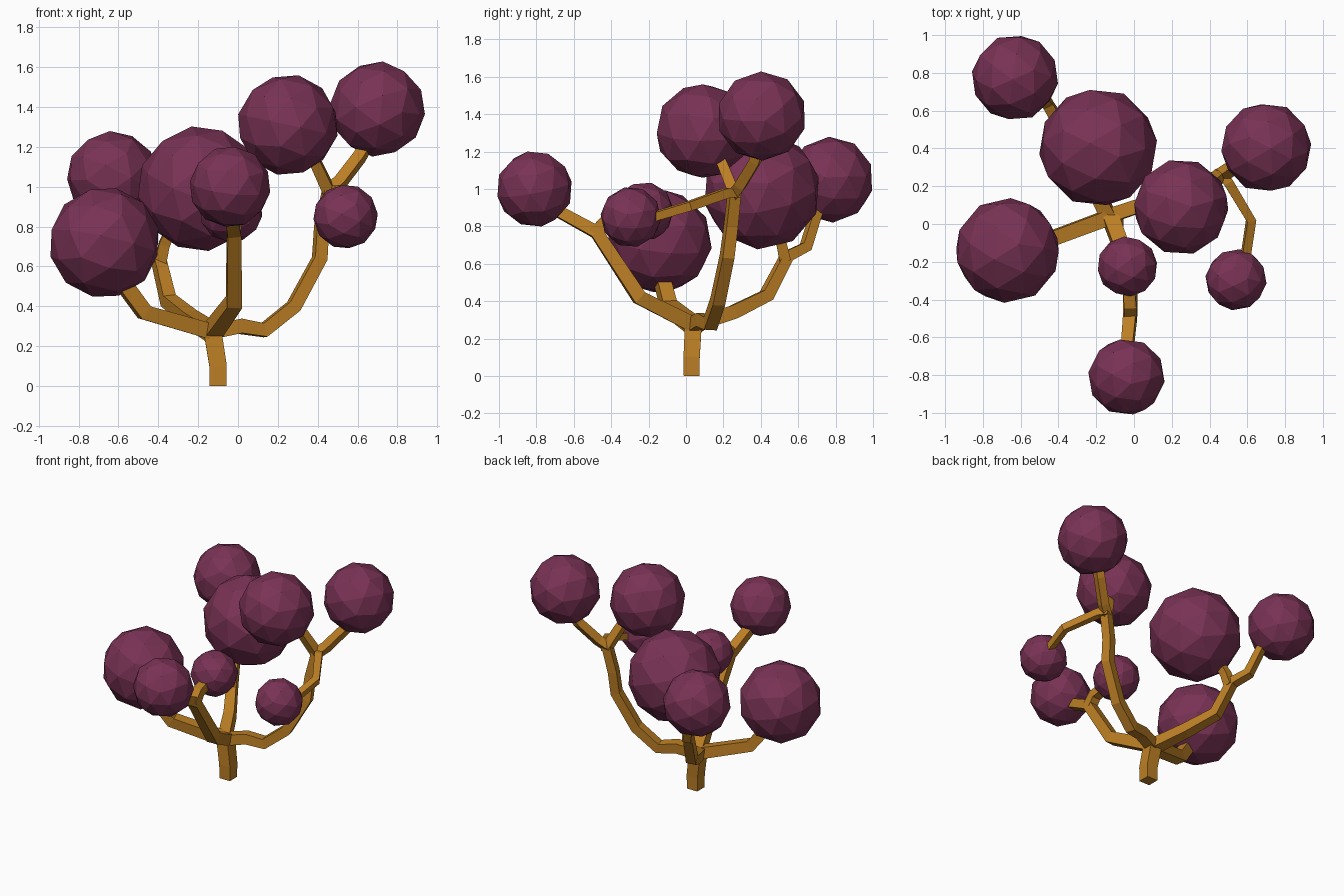
import bpy, bmesh, random
from mathutils import Vector, Euler

if "Cube" in bpy.data.objects:
    bpy.data.objects.remove(bpy.data.objects["Cube"])

random.seed(4)


def material(name, color):
    m = bpy.data.materials.new(name)
    m.diffuse_color = color
    m.use_nodes = True
    m.node_tree.nodes["Principled BSDF"].inputs["Base Color"].default_value = m.diffuse_color
    return m


BARK = material("bark", (0.50, 0.21, 0.018, 1))
LEAF = material("leaf", (0.19, 0.032, 0.09, 1))


def add_object(name, bm, mat):
    mesh = bpy.data.meshes.new(name)
    bm.to_mesh(mesh)
    bm.free()
    mesh.materials.append(mat)
    ob = bpy.data.objects.new(name, mesh)
    bpy.context.collection.objects.link(ob)
    return ob


def limb(name, path, w0, w1):
    """Square tapered tube along a path, mitred at each bend."""
    pts = [Vector(p) for p in path]
    n = len(pts)
    seg = [(pts[i + 1] - pts[i]).normalized() for i in range(n - 1)]
    side = Vector((1, 0, 0)) if abs(seg[0].x) < 0.7 else Vector((0, 1, 0))
    bm = bmesh.new()
    rings = []
    for i, p in enumerate(pts):
        t = (seg[max(i - 1, 0)] + seg[min(i, n - 2)]).normalized()
        side = (side - t * side.dot(t)).normalized()
        up = t.cross(side)
        h = (w0 + (w1 - w0) * i / (n - 1)) / 2
        rings.append([bm.verts.new(p + side * a * h + up * b * h)
                      for a, b in ((-1, -1), (1, -1), (1, 1), (-1, 1))])
    for r, s in zip(rings, rings[1:]):
        for k in range(4):
            j = (k + 1) % 4
            bm.faces.new((r[k], r[j], s[j], s[k]))
    bm.faces.new(rings[0][::-1])
    bm.faces.new(rings[-1])
    bmesh.ops.recalc_face_normals(bm, faces=bm.faces)
    add_object(name, bm, BARK)


def leaf_ball(name, centre, radius):
    """Faceted foliage ball, turned at random."""
    bm = bmesh.new()
    bmesh.ops.create_icosphere(bm, subdivisions=2, radius=radius)
    rot = Euler([random.uniform(0, 6.28) for _ in range(3)]).to_matrix()
    bmesh.ops.rotate(bm, verts=bm.verts, cent=(0, 0, 0), matrix=rot)
    add_object(name, bm, LEAF).location = centre


# Trunk
limb("trunk", [(-0.10, 0.03, 0), (-0.10, 0.03, 0.10), (-0.13, 0.04, 0.29)], 0.084, 0.09)

# Right branch and its three forks
limb("right_branch", [(-0.14, 0.04, 0.27), (0.01, 0.09, 0.30), (0.13, 0.13, 0.28),
                      (0.28, 0.17, 0.40), (0.41, 0.22, 0.64), (0.42, 0.24, 0.80),
                      (0.46, 0.26, 0.99)], 0.075, 0.06)
limb("right_fork_inner", [(0.46, 0.26, 0.97), (0.39, 0.20, 1.12), (0.36, 0.17, 1.18)], 0.06, 0.05)
limb("right_fork_outer", [(0.45, 0.25, 0.97), (0.51, 0.29, 1.02), (0.61, 0.37, 1.15),
                          (0.66, 0.40, 1.24)], 0.06, 0.055)
limb("right_fork_low", [(0.46, 0.28, 0.98), (0.50, 0.22, 0.98), (0.62, 0.02, 0.91),
                        (0.59, -0.18, 0.85)], 0.055, 0.045)

# Front branch and fork
limb("front_branch", [(-0.13, 0.05, 0.27), (-0.02, -0.25, 0.42), (-0.02, -0.48, 0.77),
                      (-0.04, -0.70, 0.89)], 0.085, 0.06)
limb("front_fork", [(-0.02, -0.49, 0.76), (-0.02, -0.43, 0.83), (-0.03, -0.30, 0.86)], 0.07, 0.06)

# Left branch
limb("left_branch", [(-0.12, 0.04, 0.27), (-0.47, -0.09, 0.37), (-0.58, -0.13, 0.52)], 0.08, 0.075)

# Back branch and fork
limb("back_branch", [(-0.13, 0.03, 0.27), (-0.24, 0.25, 0.34), (-0.35, 0.43, 0.43),
                     (-0.40, 0.54, 0.64), (-0.46, 0.64, 0.69), (-0.52, 0.70, 0.88)], 0.08, 0.05)
limb("back_fork", [(-0.39, 0.53, 0.62), (-0.37, 0.51, 0.71), (-0.33, 0.48, 0.80)], 0.06, 0.05)

# Foliage
for name, centre, radius in (
    ("foliage_back_left", (-0.63, 0.775, 1.05), 0.23),
    ("foliage_back", (-0.19, 0.405, 0.99), 0.316),
    ("foliage_left", (-0.67, -0.14, 0.72), 0.28),
    ("foliage_front_small", (-0.035, -0.225, 0.88), 0.16),
    ("foliage_front", (-0.04, -0.81, 1.00), 0.205),
    ("foliage_centre", (0.25, 0.09, 1.31), 0.255),
    ("foliage_right", (0.70, 0.405, 1.39), 0.24),
    ("foliage_right_small", (0.54, -0.295, 0.85), 0.163),
):
    leaf_ball(name, centre, radius)
